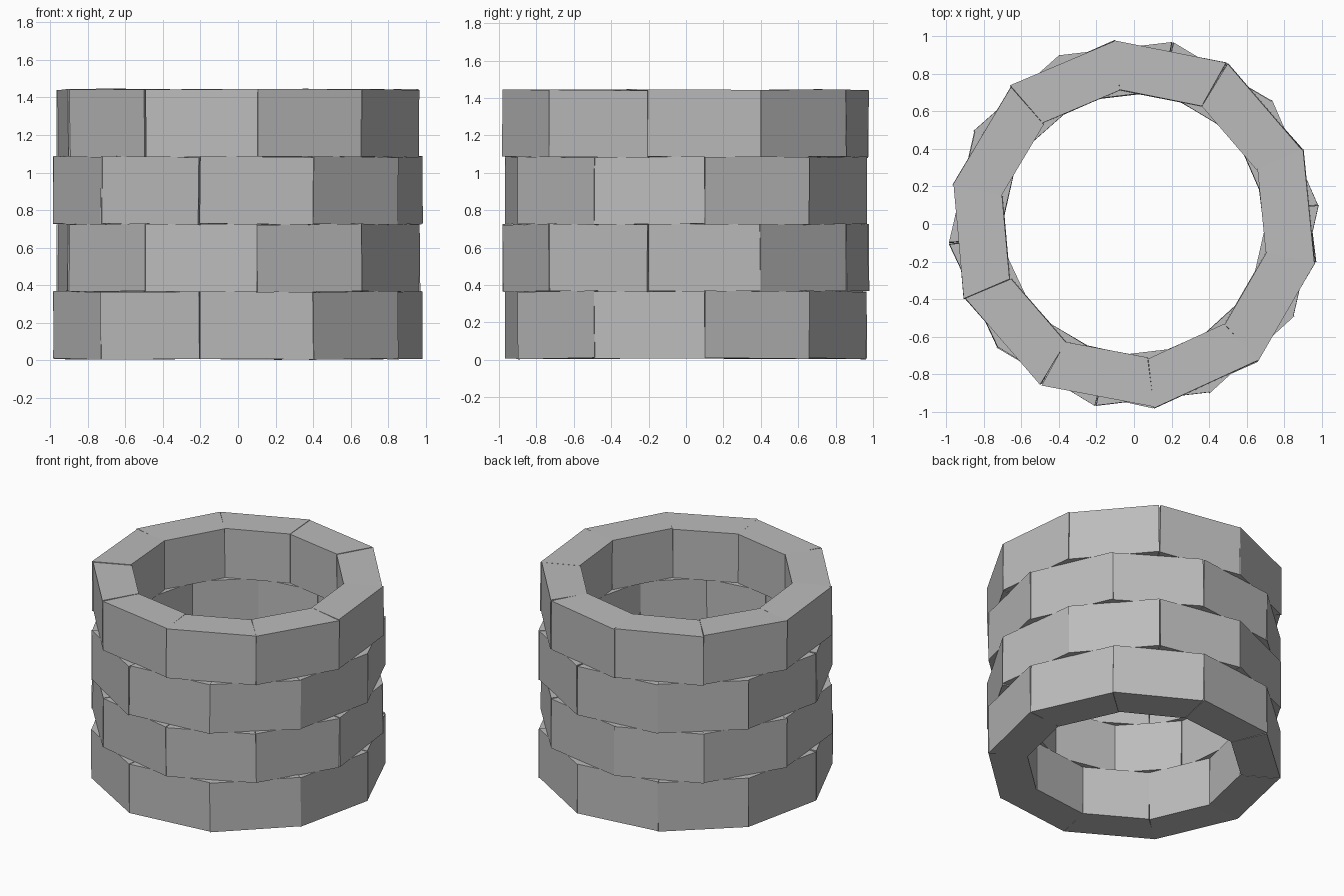
import bpy, bmesh, math, random
from mathutils import Matrix, Vector

if "Cube" in bpy.data.objects:
    bpy.data.objects.remove(bpy.data.objects["Cube"])

random.seed(4)
BRICKS, COURSES = 10, 4
STEP = math.tau / BRICKS
R_OUT, R_IN, HEIGHT = 0.985, 0.72, 0.359

stone = bpy.data.materials.new("grey stone")
stone.diffuse_color = (0.5, 0.5, 0.5, 1)
stone.use_nodes = True
stone.node_tree.nodes["Principled BSDF"].inputs["Base Color"].default_value = stone.diffuse_color


def wedge_brick(name, start, z0):
    """One flat-faced wedge brick, tilted slightly about its own centre."""
    bm = bmesh.new()
    plan = [(r * math.cos(a), r * math.sin(a)) for r, a in (
        (R_IN, start), (R_OUT, start), (R_OUT, start + STEP), (R_IN, start + STEP))]
    base = bm.faces.new([bm.verts.new((x, y, -HEIGHT / 2)) for x, y in plan])
    top = bmesh.ops.extrude_face_region(bm, geom=[base])["geom"]
    bmesh.ops.translate(bm, vec=(0, 0, HEIGHT),
                        verts=[v for v in top if isinstance(v, bmesh.types.BMVert)])
    # hand-laid irregularity
    mid = start + STEP / 2
    centre = Vector((math.cos(mid), math.sin(mid), 0)) * 0.81
    tilt = Matrix.Identity(4)
    for axis, amount in (("X", 0.7), ("Y", 0.7), ("Z", 1.3)):
        tilt = tilt @ Matrix.Rotation(math.radians(random.uniform(-amount, amount)), 4, axis)
    bm.transform(Matrix.Translation(centre) @ tilt @ Matrix.Translation(-centre))
    bmesh.ops.recalc_face_normals(bm, faces=bm.faces)
    mesh = bpy.data.meshes.new(name)
    bm.to_mesh(mesh)
    bm.free()
    mesh.materials.append(stone)
    obj = bpy.data.objects.new(name, mesh)
    obj.location.z = z0 + HEIGHT / 2
    bpy.context.collection.objects.link(obj)


# Courses in running bond: joints shift by half a brick
for course in range(COURSES):
    offset = math.radians(6 if course % 2 == 0 else -12)
    for i in range(BRICKS):
        wedge_brick(f"brick_course{course + 1}_{i + 1}", offset + i * STEP, 0.007 + course * HEIGHT)
